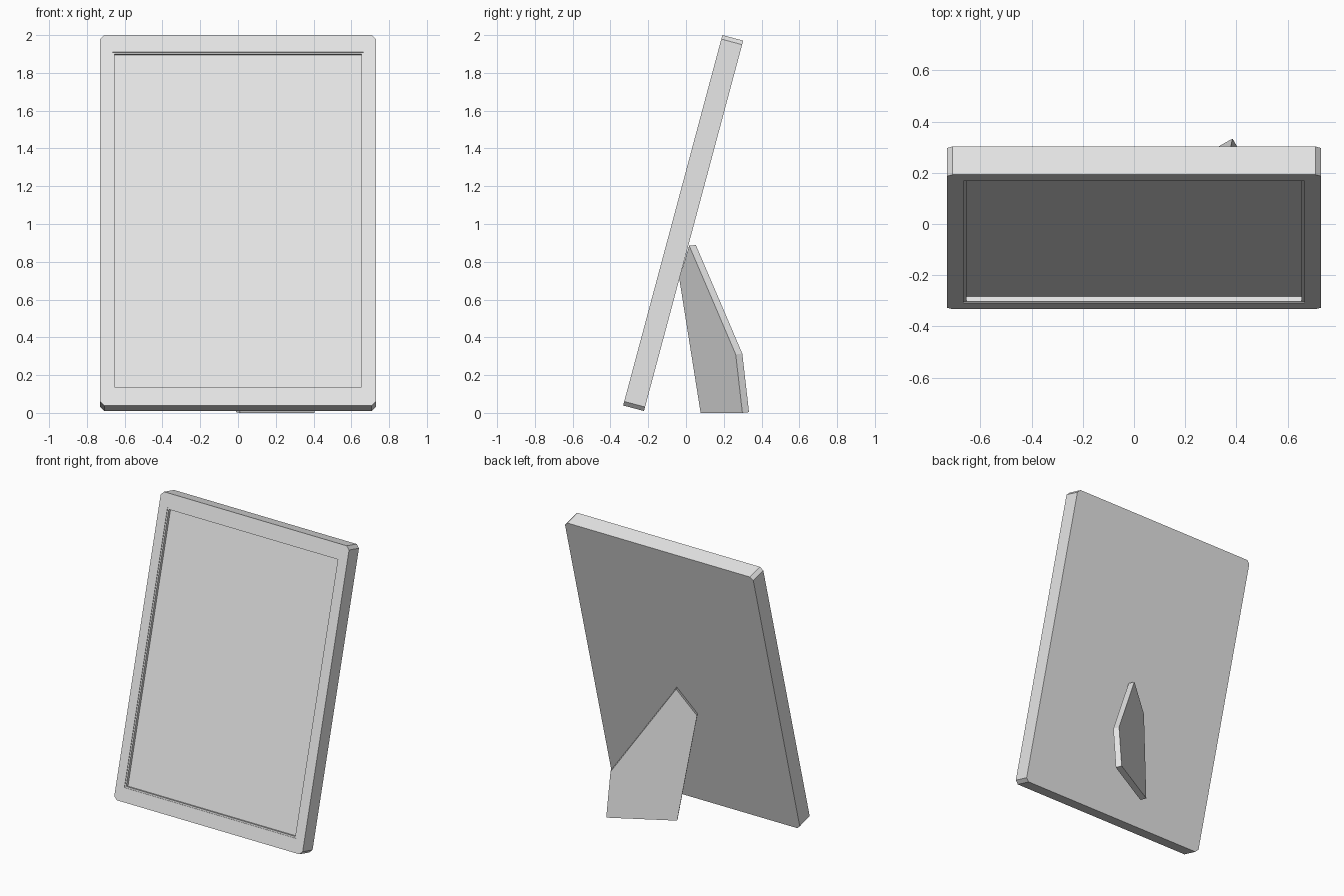
import bpy, bmesh, math
from mathutils import Matrix, Vector

default = bpy.data.objects.get("Cube")
if default:
    bpy.data.objects.remove(default, do_unlink=True)

WIDTH, HEIGHT, DEPTH = 1.46, 2.03, 0.114
TILT = math.radians(-15)

grey = bpy.data.materials.new("light_grey")
grey.use_nodes = True
grey.diffuse_color = (0.8, 0.8, 0.8, 1)
grey.node_tree.nodes["Principled BSDF"].inputs["Base Color"].default_value = (0.8, 0.8, 0.8, 1)


def make_object(name, bm):
    bmesh.ops.recalc_face_normals(bm, faces=bm.faces)
    mesh = bpy.data.meshes.new(name)
    bm.to_mesh(mesh)
    bm.free()
    mesh.materials.append(grey)
    obj = bpy.data.objects.new(name, mesh)
    bpy.context.collection.objects.link(obj)
    return obj


def box(name, size, y=0.0, corner=0.0):
    """Box centred on the origin, with optional cut corners seen from the front."""
    bm = bmesh.new()
    bmesh.ops.create_cube(bm, size=1)
    bmesh.ops.scale(bm, vec=size, verts=bm.verts)
    bmesh.ops.translate(bm, vec=(0, y, 0), verts=bm.verts)
    if corner:
        edges = [e for e in bm.edges
                 if abs(e.verts[0].co.y - e.verts[1].co.y) > size[1] / 2]
        bmesh.ops.bevel(bm, geom=edges, offset=corner, segments=1, affect='EDGES')
    return make_object(name, bm)


def cut(target, cutter):
    cutter.hide_render = True
    mod = target.modifiers.new("recess", 'BOOLEAN')
    mod.operation = 'DIFFERENCE'
    mod.solver = 'EXACT'
    mod.object = cutter
    bpy.context.view_layer.objects.active = target
    bpy.ops.object.modifier_apply(modifier=mod.name)
    bpy.data.objects.remove(cutter, do_unlink=True)


# Frame slab with a shallow lip and a deeper panel recess in the front
frame = box("picture_frame", (WIDTH, DEPTH, HEIGHT), corner=0.022)
for name, inset, depth in (("lip_cutter", 0.0, 0.004), ("panel_cutter", 0.01, 0.024)):
    size = (1.33 - 2 * inset, 2 * depth, 1.843 - 2 * inset)
    cut(frame, box(name, size, y=-DEPTH / 2))

# Lean the frame back
frame.data.transform(Matrix.Translation((0, -0.015, 1.005)) @ Matrix.Rotation(TILT, 4, 'X'))

# Angled support leg: five-sided plate, swung out from the back
outline = [(0.385, 0), (0.377, 0.31), (0.04, 0.885), (-0.085, 0.712), (-0.01, 0)]
thickness = Vector((0.02, -0.035, -0.004))
bm = bmesh.new()
back = [bm.verts.new((x, 0.118 + 0.56 * x - 0.1 * z, z + 0.004)) for x, z in outline]
front = [bm.verts.new(v.co + thickness) for v in back]
bm.faces.new(back)
bm.faces.new(front[::-1])
for i in range(len(back)):
    j = (i + 1) % len(back)
    bm.faces.new((back[i], front[i], front[j], back[j]))
make_object("support_leg", bm)
